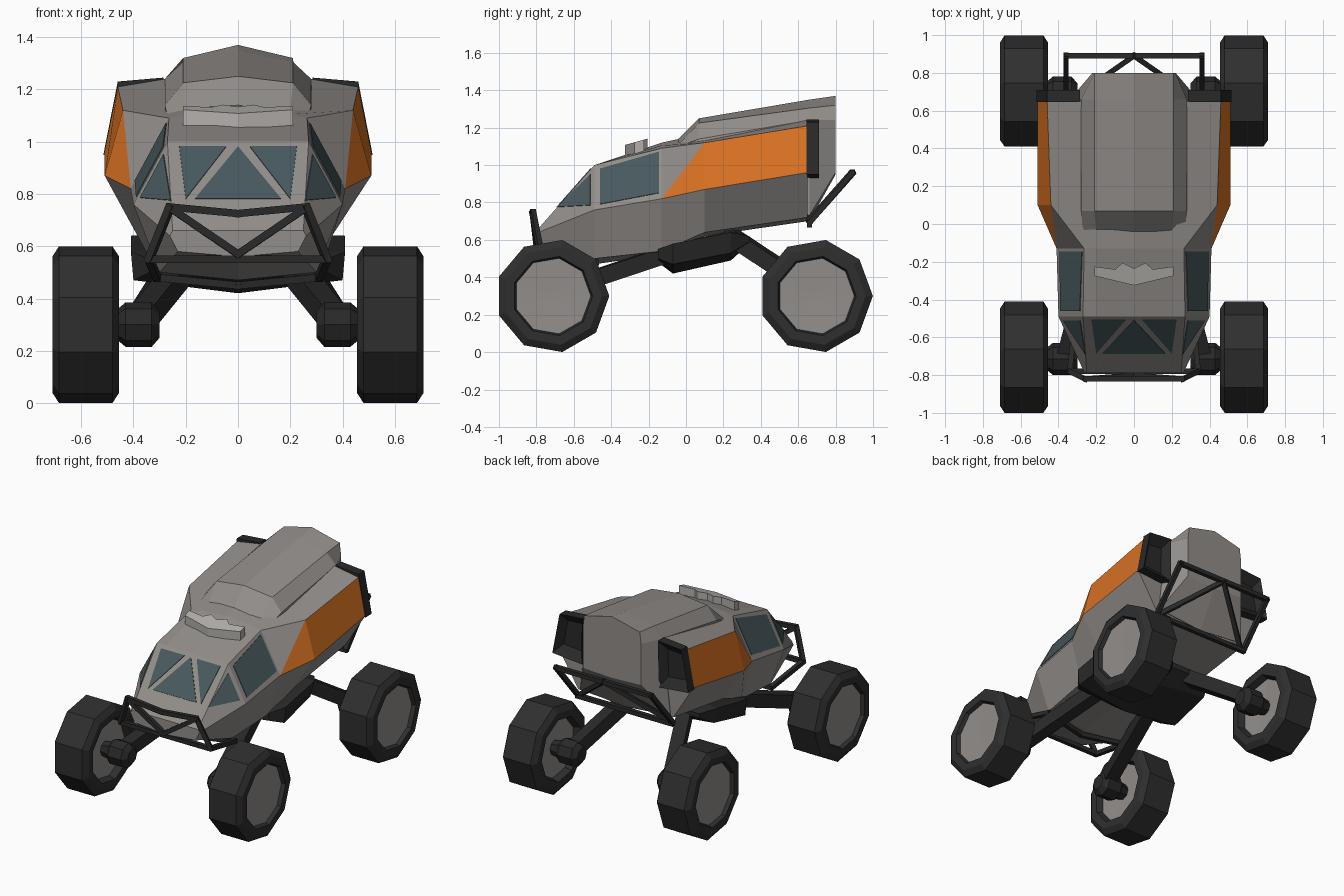
import bpy, bmesh, math
from mathutils import Vector

cube = bpy.data.objects.get("Cube")
if cube:
    bpy.data.objects.remove(cube)


def material(name, r, g, b):
    m = bpy.data.materials.new(name)
    m.use_nodes = True
    m.diffuse_color = (r, g, b, 1)
    bsdf = m.node_tree.nodes["Principled BSDF"]
    bsdf.inputs["Base Color"].default_value = (r, g, b, 1)
    bsdf.inputs["Roughness"].default_value = 0.8
    return m


GREY = material("hull grey", .29, .27, .255)
LIGHT = material("light grey", .45, .43, .41)
ORANGE = material("orange panel", .7, .17, .017)
GLASS = material("dark teal glass", .065, .1, .11)
TYRE = material("tyre black", .028, .028, .028)
FRAME = material("frame black", .022, .022, .022)


def finish(name, bm, *mats):
    bmesh.ops.recalc_face_normals(bm, faces=bm.faces)
    me = bpy.data.meshes.new(name)
    bm.to_mesh(me)
    bm.free()
    for m in mats:
        me.materials.append(m)
    ob = bpy.data.objects.new(name, me)
    bpy.context.collection.objects.link(ob)
    return ob


def skin(bm, rings, caps=True):
    """Join rings of points into a closed shell."""
    rows = [[bm.verts.new(p) for p in ring] for ring in rings]
    n = len(rows[0])
    for a, b in zip(rows, rows[1:]):
        for j in range(n):
            k = (j + 1) % n
            bm.faces.new((a[j], a[k], b[k], b[j]))
    if caps:
        bm.faces.new(rows[0])
        bm.faces.new(rows[-1])


def loft(stations):
    """Symmetric shell along y; each station is y and its half outline (x, z)."""
    bm = bmesh.new()
    rings = []
    for y, half in stations:
        full = half + [(-x, z) for x, z in half[-2:0:-1]]
        rings.append([(x, y, z) for x, z in full])
    skin(bm, rings)
    return bm


def bars(name, paths, radius, sides=4, mat=FRAME):
    """Straight tubes along each path."""
    bm = bmesh.new()
    for path in paths:
        for a, b in zip(path, path[1:]):
            a, b = Vector(a), Vector(b)
            d = (b - a).normalized()
            u = d.cross(Vector((0, 0, 1)))
            u = u.normalized() if u.length > .01 else Vector((1, 0, 0))
            v = d.cross(u)
            turn = [math.tau * (i + .5) / sides for i in range(sides)]
            ring = [radius * (u * math.cos(t) + v * math.sin(t)) for t in turn]
            ext = d * radius * .5
            skin(bm, [[a - ext + r for r in ring], [b + ext + r for r in ring]])
    return finish(name, bm, mat)


def lathe(name, profile, sides, side, y, z, mats, rule):
    """Turn an (x, radius) profile about the wheel axis."""
    bm = bmesh.new()
    turn = [math.tau * i / sides for i in range(sides)]
    skin(bm, [[(side * x, y + r * math.cos(t), z + r * math.sin(t)) for t in turn]
              for x, r in profile])
    for f in bm.faces:
        f.material_index = rule(f)
    return finish(name, bm, *mats)


def plate(name, pts, mat):
    """Thin plate lying on the plane of its points."""
    pts = [Vector(p) for p in pts]
    n = (pts[1] - pts[0]).cross(pts[2] - pts[0]).normalized() * .004
    bm = bmesh.new()
    skin(bm, [[p - n for p in pts], [p + n for p in pts]])
    return finish(name, bm, mat)


# Hull: roof centre, roof edge, shoulder, waist, belly edge, belly centre
NOSE = (-.79, [(0, .66), (.2, .66), (.25, .66), (.261, .64), (.23, .58), (0, .56)])
BROW = (-.49, [(0, 1), (.2, 1), (.27, 1), (.4, .76), (.3, .5), (0, .47)])
DOOR = (-.13, [(0, 1.12), (.2, 1.105), (.264, 1.09), (.41, .82), (.33, .54), (0, .52)])
MID = (.1, [(0, 1.17), (.28, 1.13), (.44, 1.12), (.51, .87), (.36, .64), (0, .62)])
TAIL = (.65, [(0, 1.25), (.28, 1.24), (.46, 1.21), (.51, .96), (.36, .72), (0, .7)])
bm = loft([NOSE, BROW, DOOR, MID, TAIL])
# slanted front edge of the orange side panels
for f in list(bm.faces):
    c = f.calc_center_median()
    if abs(c.x) > .38 and c.z > .9 and abs(c.y) < .05:
        low = min(f.verts, key=lambda v: v.co.z)
        high = max(f.verts, key=lambda v: v.co.z)
        bmesh.utils.face_split(f, low, high)
for f in bm.faces:
    f.material_index = int(abs(f.calc_center_median().x) > .44)
finish("hull", bm, GREY, ORANGE)

# Raised engine cover running to the tail
finish("engine_cover", loft([
    (-.04, [(0, 1.14), (.2, 1.11), (.27, 1.1), (.27, 1), (0, 1)]),
    (.07, [(0, 1.25), (.21, 1.225), (.28, 1.14), (.28, 1), (0, 1)]),
    (.66, [(0, 1.35), (.21, 1.305), (.28, 1.24), (.34, .73), (0, .7)]),
    (.8, [(0, 1.37), (.21, 1.32), (.22, 1.24), (.22, .96), (0, .95)]),
]), GREY)


# Windscreen panes
def screen(x, z):
    return (x, -.79 + .3 * (z - .66) / .34, z)


plate("windscreen_centre", [screen(0, .98), screen(-.165, .78), screen(.165, .78)], GLASS)
for s in (1, -1):
    plate("windscreen_side", [screen(s * .225, .98), screen(s * .045, .98),
                              screen(s * .2, .78)], GLASS)


# Side panes, laid on the plane through the cabin side corners
def corner(station, i):
    x, z = station[1][i]
    return Vector((x, station[0], z))


def on_side(a, b, c, s, y, z):
    n = (b - a).cross(c - a)
    x = a.x - (n.y * (y - a.y) + n.z * (z - a.z)) / n.x
    return (s * x, y, z)


front = [corner(NOSE, 2), corner(BROW, 2), corner(BROW, 3)]
rear = [corner(BROW, 2), corner(BROW, 3), corner(DOOR, 3)]
for s in (1, -1):
    plate("quarter_pane", [on_side(*front, s, *p) for p in
                           [(-.69, .775), (-.51, .95), (-.51, .785)]], GLASS)
    plate("door_pane", [on_side(*rear, s, *p) for p in
                        [(-.46, .79), (-.46, .98), (-.145, 1.07), (-.145, .85)]], GLASS)

# Roof fin
bm = bmesh.new()
wing = [(0, -.325), (.21, -.275), (.21, -.225), (.1, -.24), (.06, -.205), (0, -.235)]
wing += [(-x, y) for x, y in wing[-2:0:-1]]
skin(bm, [[(x, y, h + .28 * (y + .3)) for x, y in wing] for h in (1.05, 1.115)])
finish("roof_fin", bm, LIGHT)

# Hollow vents at the rear corners
for s in (1, -1):
    bm = bmesh.new()
    rim = [(.285, 1.245), (.46, 1.23), (.515, .95), (.29, .93)]
    skin(bm, [[(s * x, y, z) for x, z in rim] for y in (.645, .71)])
    back = max(bm.faces, key=lambda f: f.calc_center_median().y)
    bmesh.ops.inset_region(bm, faces=[back], thickness=.025)
    mid = back.calc_center_median()
    for v in back.verts:
        v.co = mid + (v.co - mid) * .6 - Vector((0, .05, 0))
    finish("rear_vent", bm, FRAME)

# Belly gearbox
finish("chassis_box", loft([
    (-.15, [(0, .55), (.34, .55), (.34, .5), (0, .48)]),
    (-.07, [(0, .58), (.41, .58), (.4, .47), (0, .42)]),
    (.24, [(0, .65), (.41, .64), (.38, .53), (0, .49)]),
    (.34, [(0, .62), (.34, .62), (.34, .59), (0, .58)]),
]), FRAME)

# Wheels, hubs and arms
TREAD = [(.51, .02), (.5, .2), (.455, .215), (.455, .265), (.48, .304),
         (.685, .304), (.71, .265), (.71, .215), (.685, .205), (.68, .02)]
HUB = [(.3, .05), (.33, .085), (.43, .085), (.46, .06), (.51, .05)]
for s, side in ((1, "left"), (-1, "right")):
    for y, end, root in ((-.714, "front", (.2, -.08, .53)), (.695, "rear", (.18, .24, .62))):

        def is_disc(f):
            return int(all(math.hypot(v.co.y - y, v.co.z - .3) < .207 for v in f.verts))

        lathe(f"{end}_{side}_wheel", TREAD, 9, s, y, .3, (TYRE, GREY), is_disc)
        lathe(f"{end}_{side}_hub", HUB, 8, s, y, .3, (FRAME,), lambda f: 0)
        a, b, c = root
        bars(f"{end}_{side}_arm", [[(s * a, b, c), (s * .37, y, .32)]], .062)

# Front guard
for_sides = [[(s * .26, -.82, .75), (s * .34, -.78, .55), (s * .31, -.48, .48),
              (0, -.52, .45)] for s in (1, -1)]
braces = [[(s * .25, -.82, .74), (0, -.8, .57)] for s in (1, -1)]
bars("front_guard", for_sides + braces + [
    [(-.26, -.82, .75), (0, -.82, .725), (.26, -.82, .75)],
    [(-.34, -.78, .55), (.34, -.78, .55)]], .02)

# Rear guard
legs = [[(s * .36, .89, .96), (s * .36, .66, .69)] for s in (1, -1)]
struts = [[(0, .89, .96), (s * .33, .66, .7)] for s in (1, -1)]
bars("rear_guard", legs + struts + [
    [(-.36, .89, .96), (.36, .89, .96)],
    [(-.36, .66, .68), (.36, .66, .68)]], .02)
